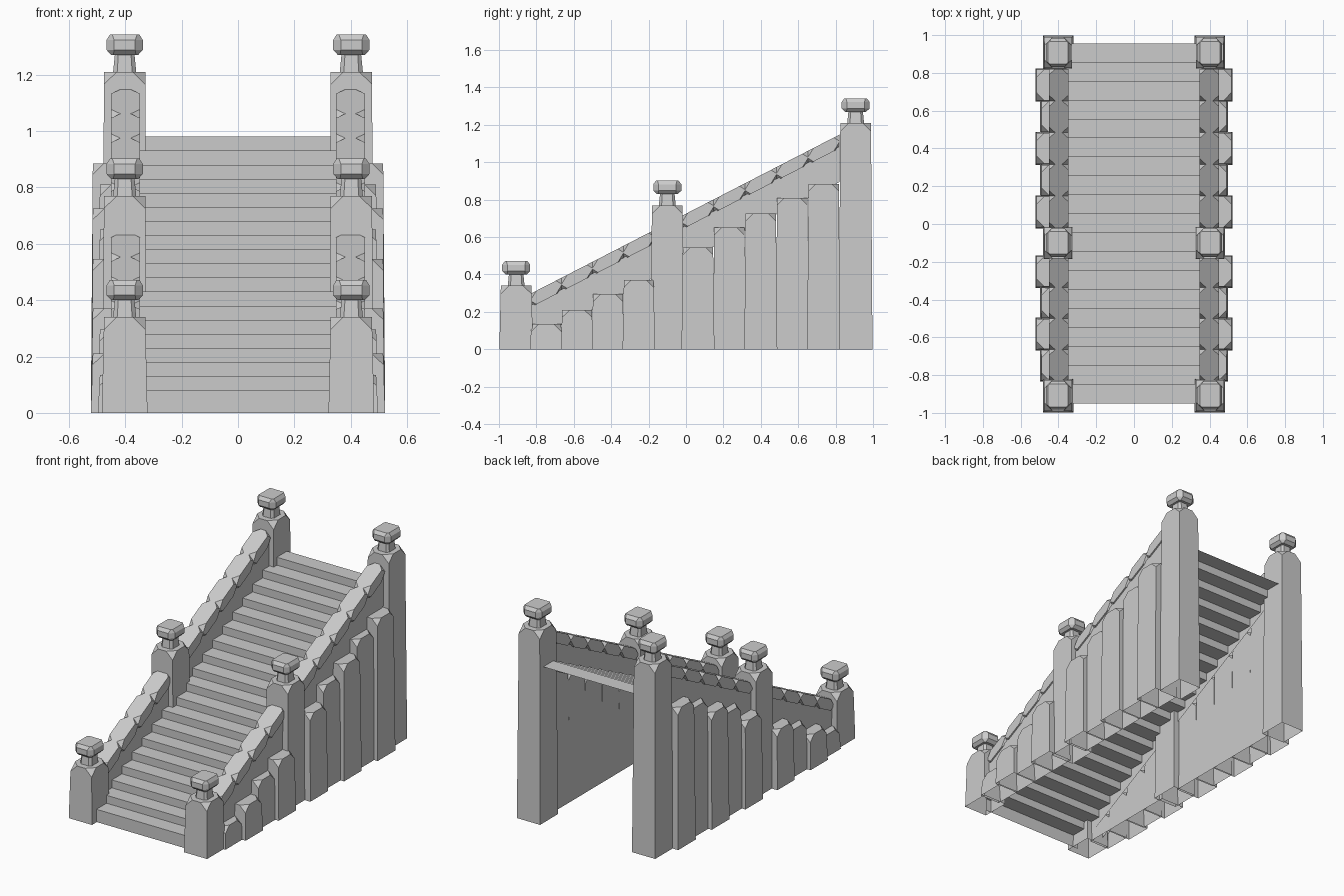
import bpy, bmesh

cube = bpy.data.objects.get("Cube")
if cube:
    bpy.data.objects.remove(cube)

stone = bpy.data.materials.new("grey stone")
stone.use_nodes = True
GREY = (0.6, 0.6, 0.6, 1)
stone.diffuse_color = GREY
stone.node_tree.nodes["Principled BSDF"].inputs["Base Color"].default_value = GREY

SLOPE = 0.515


def finish(name, bm):
    mesh = bpy.data.meshes.new(name)
    bm.to_mesh(mesh)
    bm.free()
    mesh.materials.append(stone)
    obj = bpy.data.objects.new(name, mesh)
    bpy.context.collection.objects.link(obj)
    return obj


def loft(bm, rings, open_bottom=False):
    """Skin a stack of equal-length rings of points."""
    loops = [[bm.verts.new(p) for p in ring] for ring in rings]
    n = len(loops[0])
    for a, b in zip(loops, loops[1:]):
        for i in range(n):
            j = (i + 1) % n
            bm.faces.new((a[i], a[j], b[j], b[i]))
    if not open_bottom:
        bm.faces.new(loops[0][::-1])
    bm.faces.new(loops[-1])
    return loops


def square(x, y, z, hx, hy):
    return [(x - hx, y - hy, z), (x + hx, y - hy, z), (x + hx, y + hy, z), (x - hx, y + hy, z)]


def octagon(x, y, z, hx, hy, c):
    return [(x - hx + c, y - hy, z), (x + hx - c, y - hy, z), (x + hx, y - hy + c, z),
            (x + hx, y + hy - c, z), (x + hx - c, y + hy, z), (x - hx + c, y + hy, z),
            (x - hx, y + hy - c, z), (x - hx, y - hy + c, z)]


def cut_corners(bm, verts, size):
    bmesh.ops.bevel(bm, geom=verts, offset=size, segments=1, affect='VERTICES', clamp_overlap=True)


def pillar(name, x, y, height, hx, hy, flare, cut):
    """Tapered hollow block with its top corners cut off."""
    bm = bmesh.new()
    loops = loft(bm, [square(x, y, 0, hx + flare, hy + flare), square(x, y, height, hx, hy)], True)
    cut_corners(bm, loops[-1], cut)
    finish(name, bm)


def post(name, x, y, height):
    pillar(name + "_shaft", x, y, height, 0.073, 0.082, 0.008, 0.045)
    # neck flares slightly toward the shaft
    bm = bmesh.new()
    loft(bm, [octagon(x, y, height - 0.01, 0.042, 0.046, 0.015),
              octagon(x, y, height + 0.07, 0.034, 0.038, 0.012)])
    finish(name + "_neck", bm)
    # faceted cap
    bm = bmesh.new()
    loft(bm, [octagon(x, y, height + 0.06, 0.048, 0.056, 0.008),
              octagon(x, y, height + 0.078, 0.065, 0.075, 0.028),
              octagon(x, y, height + 0.112, 0.065, 0.075, 0.028),
              octagon(x, y, height + 0.132, 0.052, 0.06, 0.008)])
    finish(name + "_cap", bm)


def sloped_box(name, x, hx, y0, y1, below, above, cut=0, open_bottom=False):
    """Box sheared along the stair slope, measured from the coping's bottom line."""
    def ring(offset):
        return [(px, py, max(0, 0.23 + SLOPE * (py + 0.82) + offset))
                for px, py, _ in square(x, (y0 + y1) / 2, 0, hx, (y1 - y0) / 2)]
    bm = bmesh.new()
    loft(bm, [ring(below), ring(above)], open_bottom)
    if cut:
        cut_corners(bm, bm.verts[:], cut)
    finish(name, bm)


# Steps: one folded sheet of risers and treads
STEPS, DEPTH, RISE = 19, 0.1003, 0.05
bm = bmesh.new()
profile = [(-0.95, 0)]
for i in range(STEPS):
    z = 0.08 + RISE * i
    profile += [(-0.95 + DEPTH * i, z), (-0.95 + DEPTH * (i + 1), z)]
rows = [[bm.verts.new((x, y, z)) for x in (-0.36, 0.36)] for y, z in profile]
for a, b in zip(rows, rows[1:]):
    bm.faces.new((a[0], a[1], b[1], b[0]))
finish("steps", bm)

POSTS = [("front", -0.908, 0.34), ("middle", -0.1, 0.77), ("back", 0.907, 1.21)]
# Two runs of wall: start, end, heights of the upright stones, first stone stands proud
RUNS = [("lower", -0.83, -0.17, (0.135, 0.21, 0.295, 0.37), False),
        ("upper", -0.02, 0.82, (0.545, 0.65, 0.725, 0.81, 0.885), True)]

for side, s in (("left", 1), ("right", -1)):
    for name, y, height in POSTS:
        post(f"{side}_{name}_post", s * 0.402, y, height)
    for run, y0, y1, heights, proud in RUNS:
        # Sloping balustrade wall
        sloped_box(f"{side}_{run}_wall", s * 0.399, 0.043, y0, y1, -0.18, 0.01, open_bottom=True)
        width = (y1 - y0) / len(heights)
        for i, height in enumerate(heights):
            a = y0 + width * i
            # Coping stone
            sloped_box(f"{side}_{run}_coping_{i + 1}", s * 0.399, 0.052, a, a + width, 0, 0.073, 0.034)
            # Upright facing stone, alternately proud and recessed
            outer = 0.515 if (i % 2 == 0) == proud else 0.49
            hx = (outer - 0.365) / 2
            pillar(f"{side}_{run}_facing_{i + 1}", s * (outer - hx), a + width / 2,
                   height, hx, width / 2 - 0.003, 0.007, 0.04)
